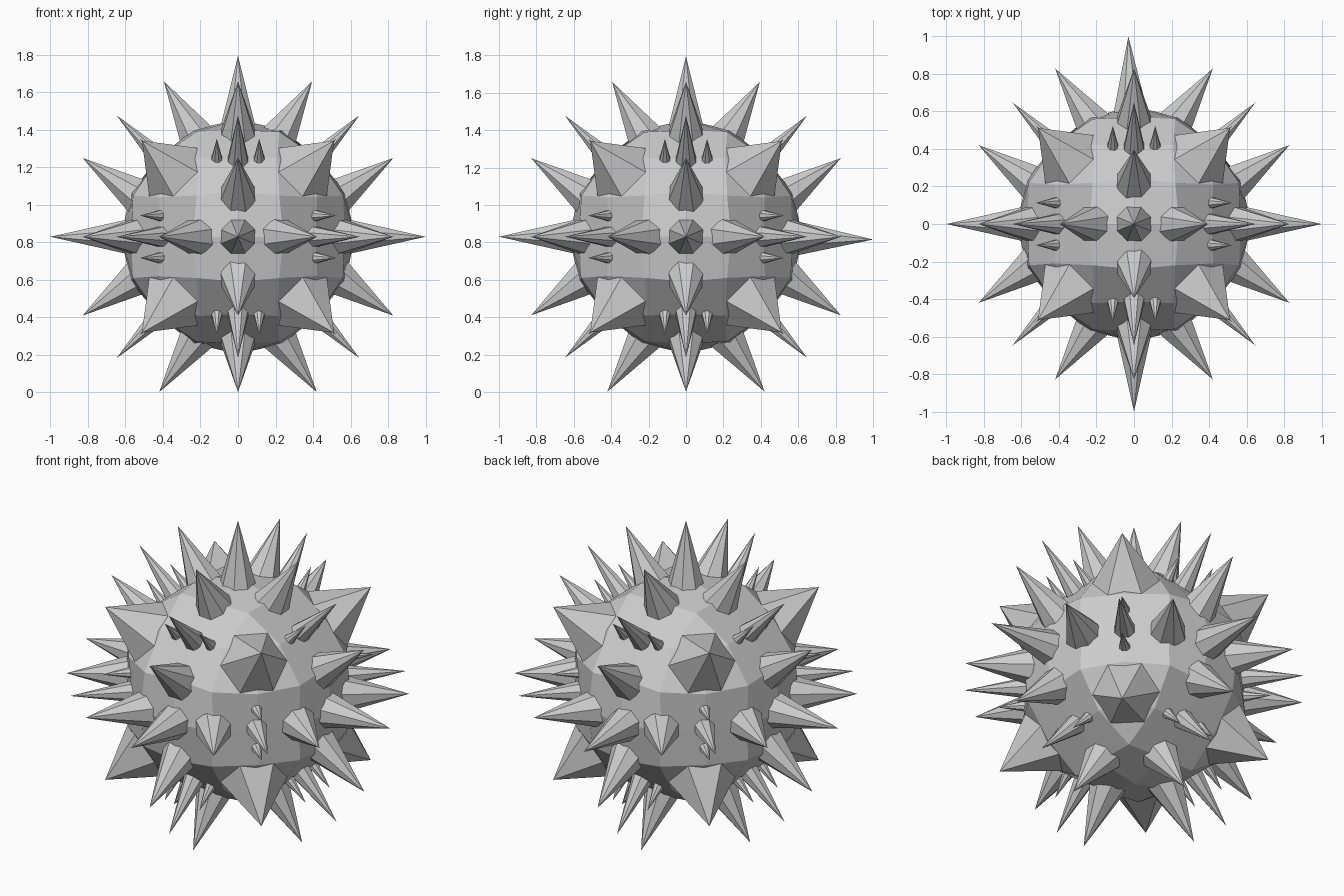
import bpy, bmesh, math
from mathutils import Vector, Matrix
from itertools import product

if "Cube" in bpy.data.objects:
    bpy.data.objects.remove(bpy.data.objects["Cube"])

CENTRE = Vector((0, 0, 0.83))


def finish(bm, name):
    bmesh.ops.recalc_face_normals(bm, faces=bm.faces)
    mesh = bpy.data.meshes.new(name)
    bm.to_mesh(mesh)
    bm.free()
    obj = bpy.data.objects.new(name, mesh)
    obj.location = CENTRE
    bpy.context.collection.objects.link(obj)
    return obj


def add_spike(bm, base, tip, radius, sides=8, sink=0.06, turn=None):
    """Cone with the given radius at the surface, continued a little inwards."""
    base, tip = Vector(base), Vector(tip)
    axis = tip - base
    length = axis.length + sink
    rot = axis.to_track_quat('Z', 'Y').to_matrix().to_4x4()
    mid = tip - axis.normalized() * length / 2
    turn = math.pi / sides if turn is None else turn
    bmesh.ops.create_cone(
        bm, cap_ends=True, segments=sides, depth=length, radius2=0,
        radius1=radius * length / axis.length,
        matrix=Matrix.Translation(mid) @ rot @ Matrix.Rotation(turn, 4, 'Z'))


def vec(**parts):
    """Vector from axis index keys such as a0=..., a2=..."""
    v = Vector((0, 0, 0))
    for key, value in parts.items():
        v[int(key[1])] = value
    return v


# Body: gridded cube rounded to a faceted ball
bm = bmesh.new()
bmesh.ops.create_cube(bm, size=2)
bmesh.ops.subdivide_edges(bm, edges=bm.edges[:], cuts=3, use_grid_fill=True)
shape = {
    (0, 0, 2): {0: 0, 2: 0.625},
    (0, 1, 2): {0: 0, 1: 0.24, 2: 0.57},
    (1, 1, 2): {1: 0.22, 2: 0.56},
    (0, 2, 2): {0: 0, 2: 0.412},
    (1, 2, 2): {1: 0.21, 2: 0.422},
    (2, 2, 2): {2: 0.36},
}
for v in bm.verts:
    steps = [round(abs(c) * 2) for c in v.co]
    table = shape[tuple(sorted(steps))]
    v.co = Vector([math.copysign(table[s], c) for s, c in zip(steps, v.co)])
finish(bm, "ball_body")

# Corner spikes: eight broad six-sided ones
bm = bmesh.new()
for c in product((-1, 1), repeat=3):
    add_spike(bm, Vector(c) * 0.36, Vector(c) * 0.512, 0.165, sides=6, turn=math.pi / 6)
finish(bm, "corner_spikes")

# Axis spikes: five of them, none underneath
bm = bmesh.new()
for tip in [(1, 0, 0), (-1, 0, 0), (0, -1, 0), (-0.03, 1, -0.015), (0, 0, 0.965)]:
    add_spike(bm, Vector(tip).normalized() * 0.62, tip, 0.092)
finish(bm, "axis_spikes")

# Leaning spikes: four around every axis direction
bm = bmesh.new()
for i, j in [(a, b) for a in range(3) for b in range(3) if a != b]:
    for s, t in product((-1, 1), repeat=2):
        lean = 0.395 if (i, s) == (2, 1) else 0.42
        base = vec(**{f"a{i}": s * 0.56, f"a{j}": t * 0.235})
        tip = vec(**{f"a{i}": s * 0.828, f"a{j}": t * lean})
        add_spike(bm, base, tip, 0.095)
finish(bm, "leaning_spikes")

# Edge clusters: a slim spike flanked by two small thorns
slim, thorns = bmesh.new(), bmesh.new()
for i, j, k in [(0, 1, 2), (1, 2, 0), (2, 0, 1)]:
    for s, t in product((-1, 1), repeat=2):
        d = vec(**{f"a{i}": s, f"a{j}": t}).normalized()
        add_spike(slim, d * 0.59, d * 0.915, 0.056)
        for side in (-0.113, 0.113):
            off = vec(**{f"a{k}": side})
            add_spike(thorns, d * 0.575 + off, d * 0.74 + off, 0.033)
finish(slim, "slim_spikes")
finish(thorns, "small_thorns")
